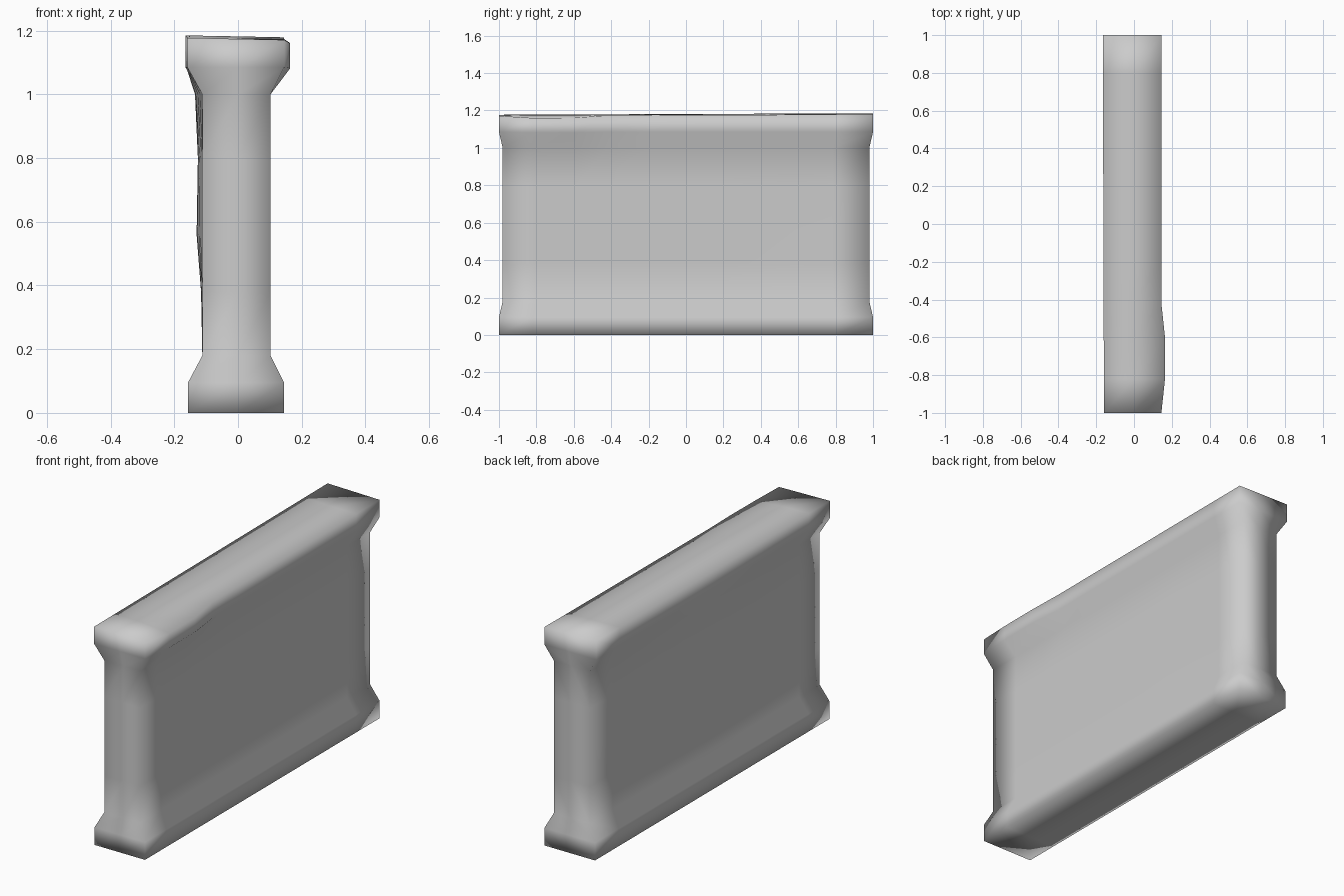
import bpy, bmesh, math

if "Cube" in bpy.data.objects:
    bpy.data.objects.remove(bpy.data.objects["Cube"])

# height, left x, right x, half length, left-side bulge
LEVELS = [
    (0.0, -0.157, 0.145, 1.0, 0),
    (0.095, -0.157, 0.145, 1.0, 0),
    (0.18, -0.112, 0.102, 0.98, 0),
    (0.38, -0.112, 0.102, 0.98, 0.004),
    (0.56, -0.112, 0.102, 0.98, 0.018),
    (0.80, -0.112, 0.102, 0.98, 0.014),
    (1.0, -0.112, 0.102, 0.98, 0.023),
    (1.085, -0.159, 0.145, 1.0, 0),
    (1.178, -0.159, 0.145, 1.0, 0),
]
STATIONS = [-1, -0.82, -0.6, -0.42, -0.2, 0, 0.2, 0.4, 0.6, 0.8, 1]
NX, NY, NZ = 3, len(STATIONS), len(LEVELS)


def position(i, j, k):
    z, left, right, half, bulge = LEVELS[k]
    s = STATIONS[j]
    if k >= NZ - 2:
        # worn cap: slight lean plus a swelling near the front right
        left -= 0.003 * (s + 1)
        if j in (1, 2):
            right += 0.019
            if i == 2:
                z -= 0.012 if k == NZ - 1 else 0.003
    if k == NZ - 1:
        z += 0.004 * s + 0.003 * (1 - i)
    left -= bulge * math.cos(s * math.pi / 2) ** 2
    # shallow dent in the right face
    if k == 4 and j == 8:
        right -= 0.006
    x = (left, 0.0, right)[i]
    return x, s * half, z


bm = bmesh.new()
verts = {}


def vert(*key):
    if key not in verts:
        verts[key] = bm.verts.new(position(*key))
    return verts[key]


def skin(nu, nv, key):
    for u in range(nu - 1):
        for v in range(nv - 1):
            bm.faces.new([vert(*key(a, b)) for a, b in
                          ((u, v), (u + 1, v), (u + 1, v + 1), (u, v + 1))])


# long sides, ends, then top and underside
for e in (0, 1):
    skin(NY, NZ, lambda a, b: (e * (NX - 1), a, b))
    skin(NX, NZ, lambda a, b: (a, e * (NY - 1), b))
    skin(NX, NY, lambda a, b: (a, b, e * (NZ - 1)))
bmesh.ops.recalc_face_normals(bm, faces=bm.faces[:])
for f in bm.faces:
    f.smooth = True

mesh = bpy.data.meshes.new("wall_segment")
bm.to_mesh(mesh)
bm.free()
wall = bpy.data.objects.new("wall_segment", mesh)
bpy.context.collection.objects.link(wall)
